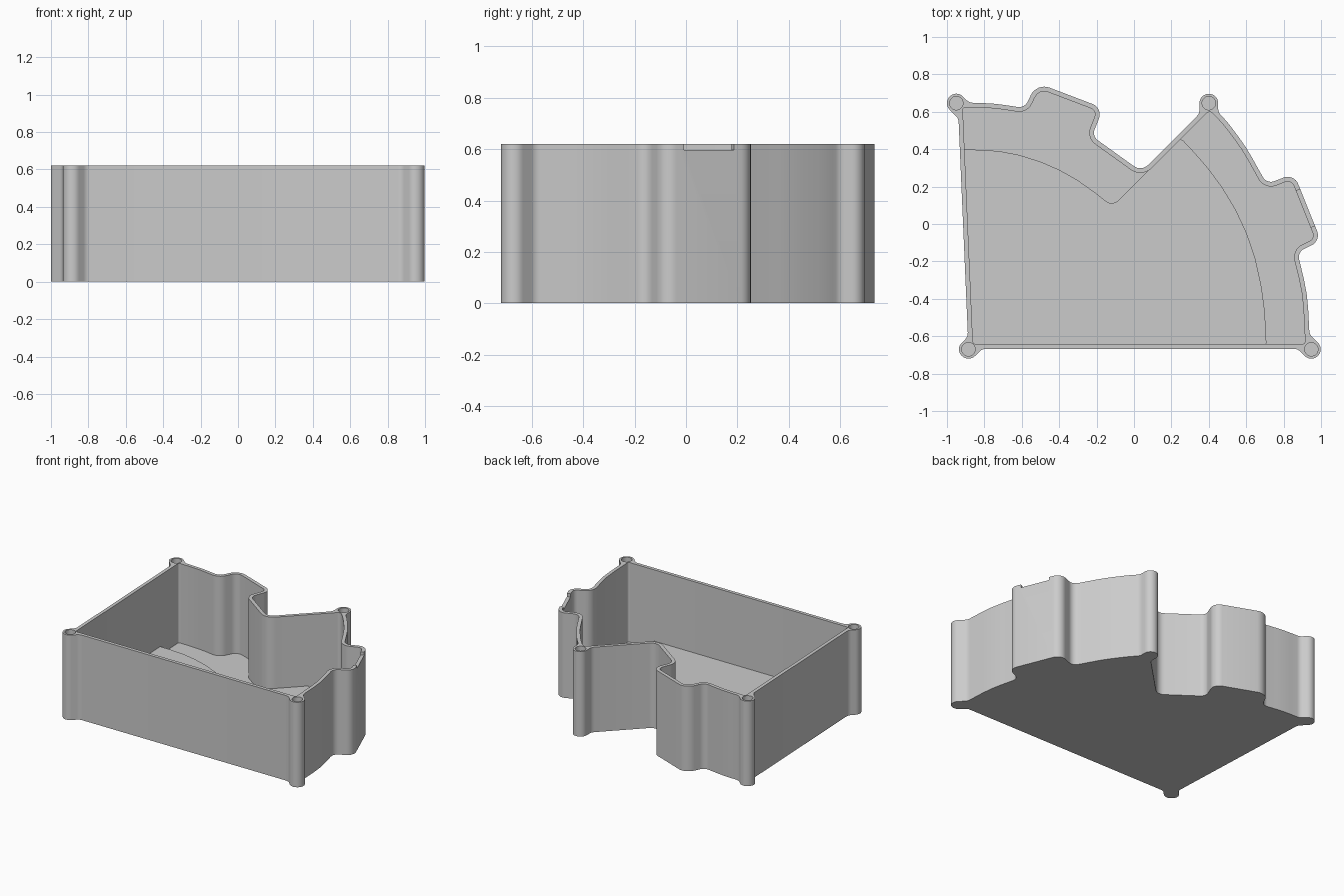
import bpy, bmesh, math
from mathutils import Vector, geometry

HEIGHT, FLOOR, WALL, POST = 0.62, 0.04, 0.025, 0.05

cube = bpy.data.objects.get("Cube")
if cube:
    bpy.data.objects.remove(cube)

grey = bpy.data.materials.new("plain grey")
grey.use_nodes = True
grey.diffuse_color = (0.6, 0.6, 0.6, 1)
grey.node_tree.nodes["Principled BSDF"].inputs["Base Color"].default_value = (0.6, 0.6, 0.6, 1)


def rounded(corners):
    """Turn (point, radius) corners into an outline with circular fillets."""
    out = []
    n = len(corners)
    for i, (p, r) in enumerate(corners):
        a = corners[i - 1][0] - p
        b = corners[(i + 1) % n][0] - p
        half = a.angle(b) / 2
        if r <= 0 or half > 1.56:
            pts = [p]
        else:
            t = min(r / math.tan(half), a.length / 2, b.length / 2)
            a.normalize()
            b.normalize()
            r = t * math.tan(half)
            centre = p + (a + b).normalized() * r / math.sin(half)
            start, end = p + a * t - centre, p + b * t - centre
            turn = math.atan2(start.cross(end), start.dot(end))
            steps = max(2, math.ceil(abs(turn) / 0.2))
            base = math.atan2(start.y, start.x)
            pts = [centre + r * Vector((math.cos(base + turn * k / steps),
                                        math.sin(base + turn * k / steps)))
                   for k in range(steps + 1)]
        for q in pts:
            if not out or (q - out[-1]).length > 0.0005:
                out.append(q)
    if (out[0] - out[-1]).length < 0.0005:
        out.pop()
    return out


def prism(name, outline, low, high):
    bm = bmesh.new()
    face = bm.faces.new([bm.verts.new((p.x, p.y, low)) for p in outline])
    top = bmesh.ops.extrude_face_region(bm, geom=[face])["geom"]
    bmesh.ops.translate(bm, vec=(0, 0, high - low),
                        verts=[v for v in top if isinstance(v, bmesh.types.BMVert)])
    bmesh.ops.recalc_face_normals(bm, faces=bm.faces)
    mesh = bpy.data.meshes.new(name)
    bm.to_mesh(mesh)
    bm.free()
    mesh.materials.append(grey)
    obj = bpy.data.objects.new(name, mesh)
    bpy.context.collection.objects.link(obj)
    return obj


def activate(obj):
    bpy.ops.object.select_all(action='DESELECT')
    obj.select_set(True)
    bpy.context.view_layer.objects.active = obj


def cut(obj, cutter):
    cutter.hide_render = True
    mod = obj.modifiers.new("cut", 'BOOLEAN')
    mod.operation, mod.solver, mod.object = 'DIFFERENCE', 'EXACT', cutter
    activate(obj)
    bpy.ops.object.modifier_apply(modifier=mod.name)
    bpy.data.objects.remove(cutter)


def hit(p, d, a, b):
    """Where the line through p along d crosses the line a-b."""
    return geometry.intersect_line_line(p.to_3d(), (p + d).to_3d(), a.to_3d(), b.to_3d())[0].to_2d()


# Body corners, counter-clockwise: x, y, fillet radius, and post direction if a post stands there
body = [
    (-0.885, -0.667, 0.04, (-1, -1)),
    (0.942, -0.667, 0.04, (1, -1)),
    (0.927, -0.37, 0.9, None),
    (0.873, -0.15, 0.05, None),
    (1.0, -0.09, 0.06, None),
    (0.855, 0.27, 0.06, None),
    (0.71, 0.213, 0.05, None),
    (0.6, 0.41, 0.9, None),
    (0.5, 0.545, 0.9, None),
    (0.405, 0.645, 0.05, (0, 1)),
    (0.04, 0.28, 0.06, None),
    (-0.225, 0.47, 0.05, None),
    (-0.165, 0.62, 0.06, None),
    (-0.52, 0.755, 0.08, None),
    (-0.585, 0.62, 0.05, None),
    (-0.75, 0.645, 0.9, None),
    (-0.942, 0.65, 0.04, (-1, 1)),
]
post_centres = [(-0.885, -0.67), (0.948, -0.67), (0.4, 0.646), (-0.95, 0.646)]

# Outer outline wraps the posts; inner outline is the body offset by the wall
outer, inner, posts = [], [], iter(post_centres)
pts = [Vector(c[:2]) for c in body]
for i, (x, y, r, out_dir) in enumerate(body):
    p, before, after = pts[i], pts[i - 1], pts[(i + 1) % len(pts)]
    e1, e2 = (p - before).normalized(), (after - p).normalized()
    n1, n2 = Vector((-e1.y, e1.x)), Vector((-e2.y, e2.x))
    convex = e1.cross(e2) > 0
    inner.append((p + WALL * (n1 + n2) / (1 + n1.dot(n2)), r - WALL if convex else r + WALL))
    if out_dir is None:
        outer.append((p, r))
        continue
    c, d = Vector(next(posts)), Vector(out_dir).normalized()
    s = Vector((-d.y, d.x)) * POST
    outer += [(hit(c - s, d, before, p), POST),
              (c - s + d * POST, POST),
              (c + s + d * POST, POST),
              (hit(c + s, d, p, after), POST)]

# Open box with cavity
case = prism("case_shell", rounded(outer), 0, HEIGHT)
cut(case, prism("cavity_cutter", rounded(inner), FLOOR, HEIGHT + 0.1))

# Screw holes in the posts
for x, y in post_centres:
    ring = [Vector((x + 0.036 * math.cos(k * math.tau / 32), y + 0.036 * math.sin(k * math.tau / 32)))
            for k in range(32)]
    cut(case, prism("hole_cutter", ring, HEIGHT - 0.3, HEIGHT + 0.1))

# Shallow notch in the rim of the side bulge
along = (pts[5] - pts[4]).normalized()
across = Vector((-along.y, along.x))
mid = Vector((0.918, 0.085))
notch = [mid + along * u * 0.105 + across * v * 0.03
         for u, v in ((-1, -1), (1, -1), (1, 1), (-1, 1))]
cut(case, prism("notch_cutter", notch, HEIGHT - 0.023, HEIGHT + 0.1))

# Raised platform on the floor with arched edges
platform = [(-0.865, -0.645, 0.02), (0.708, -0.645, 0.01), (0.7, -0.45, 2), (0.655, -0.18, 2),
            (0.55, 0.08, 2), (0.4, 0.3, 2), (0.25, 0.46, 0.02), (-0.115, 0.095, 0.05),
            (-0.3, 0.24, 2), (-0.5, 0.34, 2), (-0.72, 0.395, 2), (-0.915, 0.398, 0.01)]
step = prism("floor_platform", rounded([(Vector((x, y)), r) for x, y, r in platform]),
             FLOOR - 0.01, 0.1)

for obj in (case, step):
    activate(obj)
    bpy.ops.object.shade_smooth_by_angle(angle=math.radians(30))
